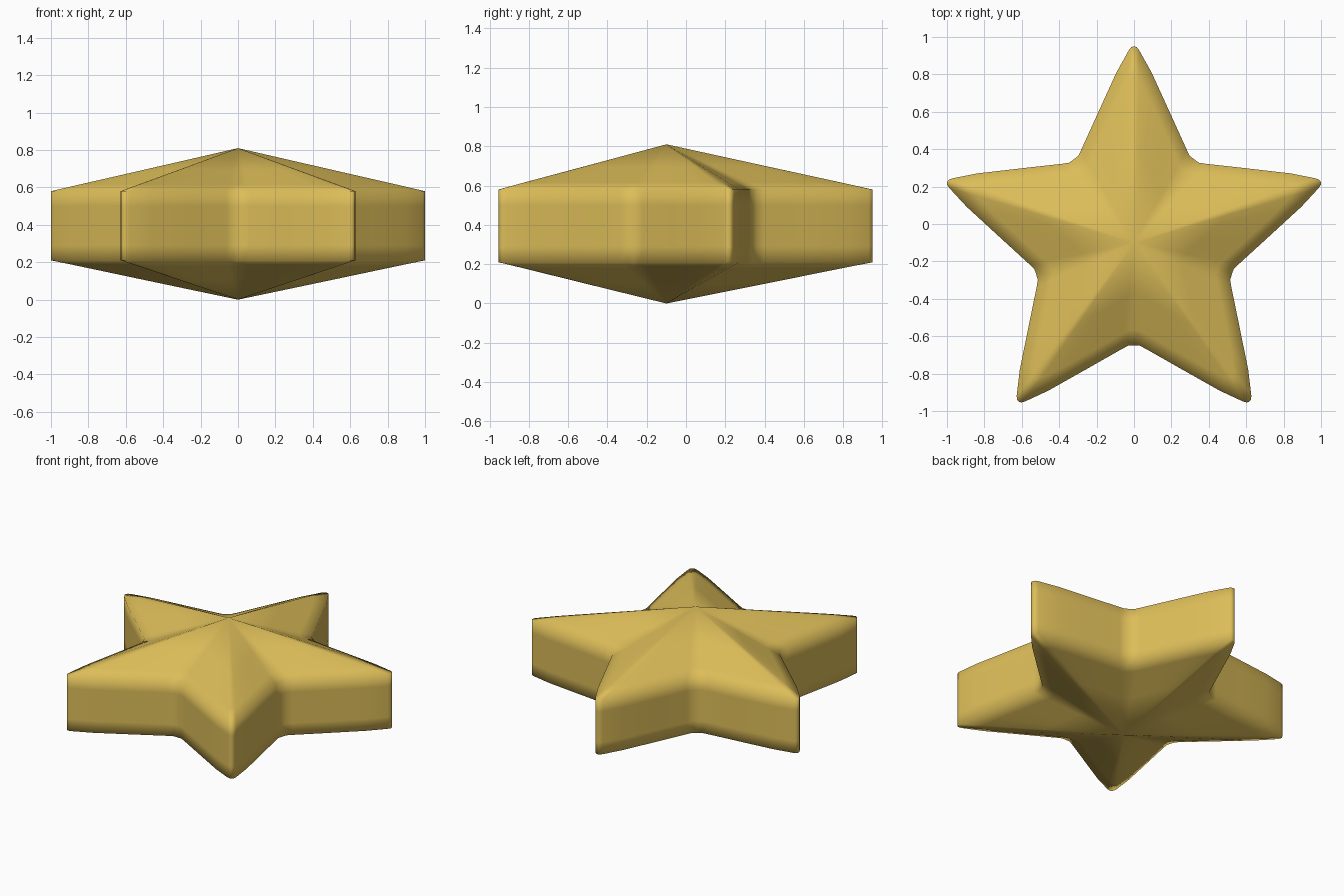
import bpy, bmesh
from math import sin, cos, pi

if "Cube" in bpy.data.objects:
    bpy.data.objects.remove(bpy.data.objects["Cube"])

# half outline of one arm: (distance along arm, half width), tip to inner corner
HALF = [(1.05, 0.0), (1.046, 0.014), (1.03, 0.027), (0.91, 0.094), (0.70, 0.19),
        (0.495, 0.283), (0.463, 0.299), (0.445, 0.323)]
CENTRE_Y = -0.1

arm = [(r, -w) for r, w in reversed(HALF[1:])] + HALF
outline = []
for k in range(5):
    a = pi / 2 + k * 2 * pi / 5
    outline += [(r * cos(a) - w * sin(a), r * sin(a) + w * cos(a)) for r, w in arm]

# rings from the bottom point to the top point: (scale, height)
RINGS = [(0.5, 0.105), (0.85, 0.179), (1, 0.21), (1, 0.29), (1, 0.50),
         (1, 0.58), (0.85, 0.615), (0.5, 0.695)]

bm = bmesh.new()
rings = [[bm.verts.new((x * s, y * s + CENTRE_Y, z)) for x, y in outline]
         for s, z in RINGS]
bottom = bm.verts.new((0, CENTRE_Y, 0))
top = bm.verts.new((0, CENTRE_Y, 0.81))
n = len(outline)
for i in range(n):
    j = (i + 1) % n
    bm.faces.new((bottom, rings[0][j], rings[0][i]))
    bm.faces.new((top, rings[-1][i], rings[-1][j]))
    for lo, hi in zip(rings, rings[1:]):
        bm.faces.new((lo[i], lo[j], hi[j], hi[i]))
bmesh.ops.recalc_face_normals(bm, faces=bm.faces)
for f in bm.faces:
    f.smooth = True

mesh = bpy.data.meshes.new("star")
bm.to_mesh(mesh)
bm.free()
star = bpy.data.objects.new("star", mesh)
bpy.context.collection.objects.link(star)

# gold colour
gold = bpy.data.materials.new("gold")
gold.diffuse_color = (0.72, 0.51, 0.10, 1)
gold.use_nodes = True
gold.node_tree.nodes["Principled BSDF"].inputs["Base Color"].default_value = gold.diffuse_color
mesh.materials.append(gold)
